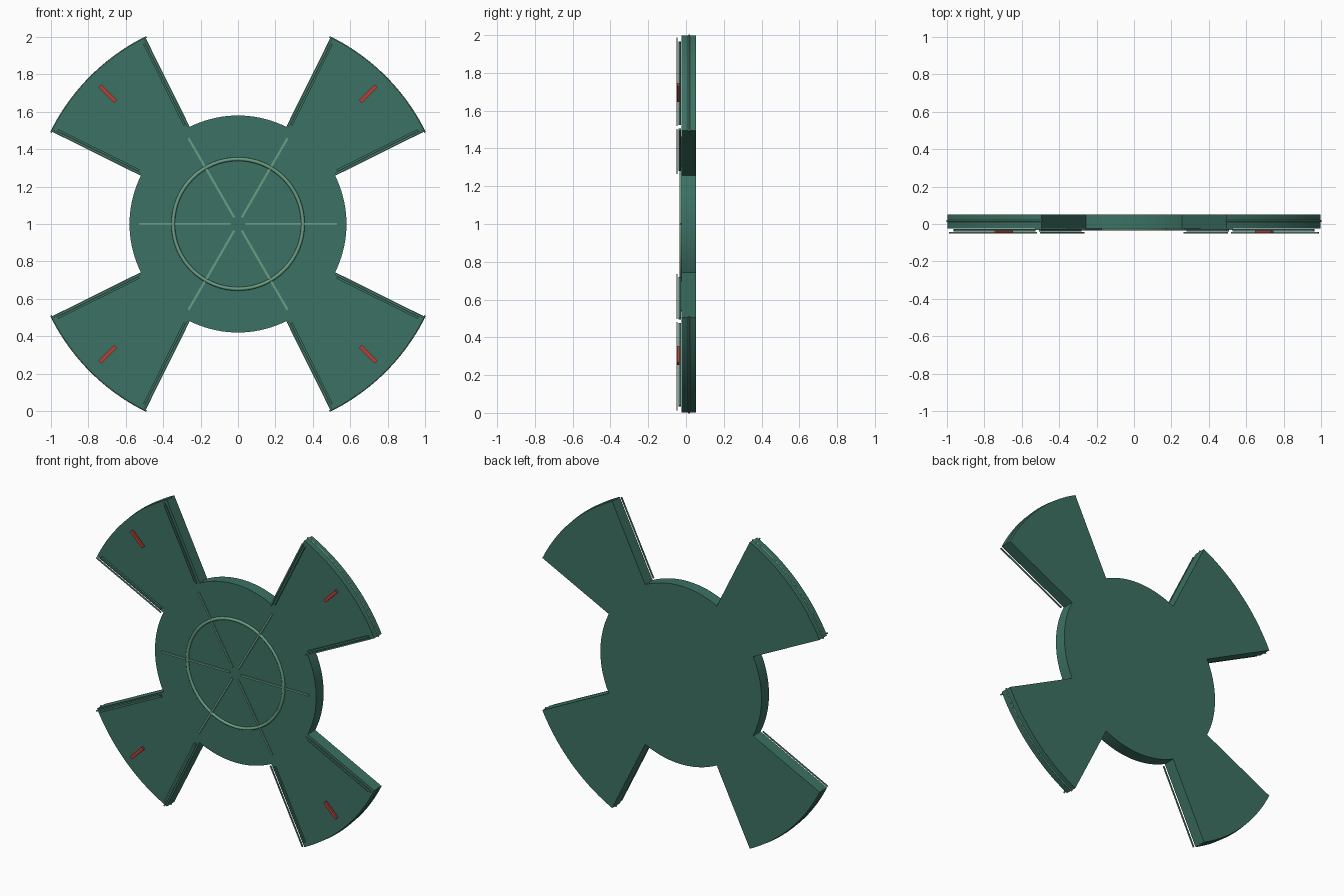
import bpy, bmesh
from math import sin, cos, radians, pi
from mathutils import Matrix, Vector

if "Cube" in bpy.data.objects:
    bpy.data.objects.remove(bpy.data.objects["Cube"])

CZ = 1.0                      # height of the disc centre
HUB_R, TIP_R = 0.58, 1.114    # hub and blade radii
A0, A1 = 26.4, 63.6           # blade edge angles in a quadrant
FRONT, BACK = -0.025, 0.052


def material(name, rgb):
    m = bpy.data.materials.new(name)
    m.diffuse_color = (*rgb, 1)
    m.use_nodes = True
    m.node_tree.nodes["Principled BSDF"].inputs["Base Color"].default_value = m.diffuse_color
    return m


GREEN = material("dark_green", (0.045, 0.165, 0.125))
LIGHT = material("light_green", (0.14, 0.34, 0.23))
RED = material("red", (0.5, 0.05, 0.04))


def finish(name, bm, mat, smooth=True):
    bmesh.ops.recalc_face_normals(bm, faces=bm.faces)
    me = bpy.data.meshes.new(name)
    bm.to_mesh(me)
    bm.free()
    me.materials.append(mat)
    ob = bpy.data.objects.new(name, me)
    bpy.context.collection.objects.link(ob)
    if smooth:
        bpy.context.view_layer.objects.active = ob
        ob.select_set(True)
        bpy.ops.object.shade_smooth_by_angle(angle=radians(30))
        ob.select_set(False)
    return ob


def polar(r, deg, y=0.0):
    a = radians(deg)
    return Vector((r * cos(a), y, CZ + r * sin(a)))


def arc(r, a, b, n):
    return [polar(r, a + (b - a) * i / n, FRONT) for i in range(n + 1)]


def radial_bar(name, deg, r0, r1, side, width, y0, y1, mat):
    """Box lying along a radius, shifted sideways by side."""
    bm = bmesh.new()
    bmesh.ops.create_cube(bm, size=1)
    m = (Matrix.Translation((0, 0, CZ)) @ Matrix.Rotation(-radians(deg), 4, 'Y')
         @ Matrix.Translation(((r0 + r1) / 2, (y0 + y1) / 2, side))
         @ Matrix.Diagonal((r1 - r0, y1 - y0, width, 1)))
    bmesh.ops.transform(bm, matrix=m, verts=bm.verts)
    return finish(name, bm, mat, False)


def tube(name, points, radius, mat, cyclic=False):
    """Round tube swept along points, turned into a mesh."""
    cu = bpy.data.curves.new(name, 'CURVE')
    cu.dimensions = '3D'
    cu.bevel_depth, cu.bevel_resolution = radius, 2
    cu.use_fill_caps = True
    sp = cu.splines.new('POLY')
    sp.points.add(len(points) - 1)
    for p, co in zip(sp.points, points):
        p.co = (*co, 1)
    sp.use_cyclic_u = cyclic
    cu.materials.append(mat)
    ob = bpy.data.objects.new(name, cu)
    bpy.context.collection.objects.link(ob)
    return ob


# Hub with four flared blades, one extruded outline
outline = []
for q in (0, 90, 180, 270):
    outline += arc(TIP_R, q + A0, q + A1, 20)
    outline += arc(HUB_R, q + A1, q + 90 + A0, 24)
bm = bmesh.new()
face = bm.faces.new([bm.verts.new(p) for p in outline])
ext = bmesh.ops.extrude_face_region(bm, geom=[face])
bmesh.ops.translate(bm, vec=(0, BACK - FRONT, 0),
                    verts=[v for v in ext["geom"] if isinstance(v, bmesh.types.BMVert)])
finish("hub_and_blades", bm, GREEN)

# Raised ring on the hub
tube("hub_ring", [polar(0.347, i * 360 / 64, FRONT) for i in range(64)], 0.010, LIGHT, True)

# Six hub spokes
for i in range(6):
    radial_bar(f"spoke_{i}", i * 60, 0.04, 0.53, 0, 0.012, -0.032, -0.02, LIGHT)

# Blade trim: edge strips, thin rods, red marker, rim wire
for n, q in enumerate((0, 90, 180, 270)):
    for tag, ang, s in (("a", A0, 1), ("b", A1, -1)):
        radial_bar(f"edge_strip_{n}{tag}", q + ang, 0.60, 1.085, s * 0.021, 0.012,
                   -0.039, -0.027, GREEN)
        radial_bar(f"edge_rod_{n}{tag}", q + ang, 0.585, 1.105, s * 0.008, 0.008,
                   -0.051, -0.044, LIGHT)
    radial_bar(f"blade_marker_{n}", q + 45, 0.925, 1.045, 0, 0.02, -0.047, -0.035, RED)
    tube(f"rim_wire_{n}", [polar(TIP_R - 0.001, q + A0 - 0.3 + (A1 - A0 + 0.6) * i / 20, 0.016)
                           for i in range(21)], 0.005, LIGHT)
